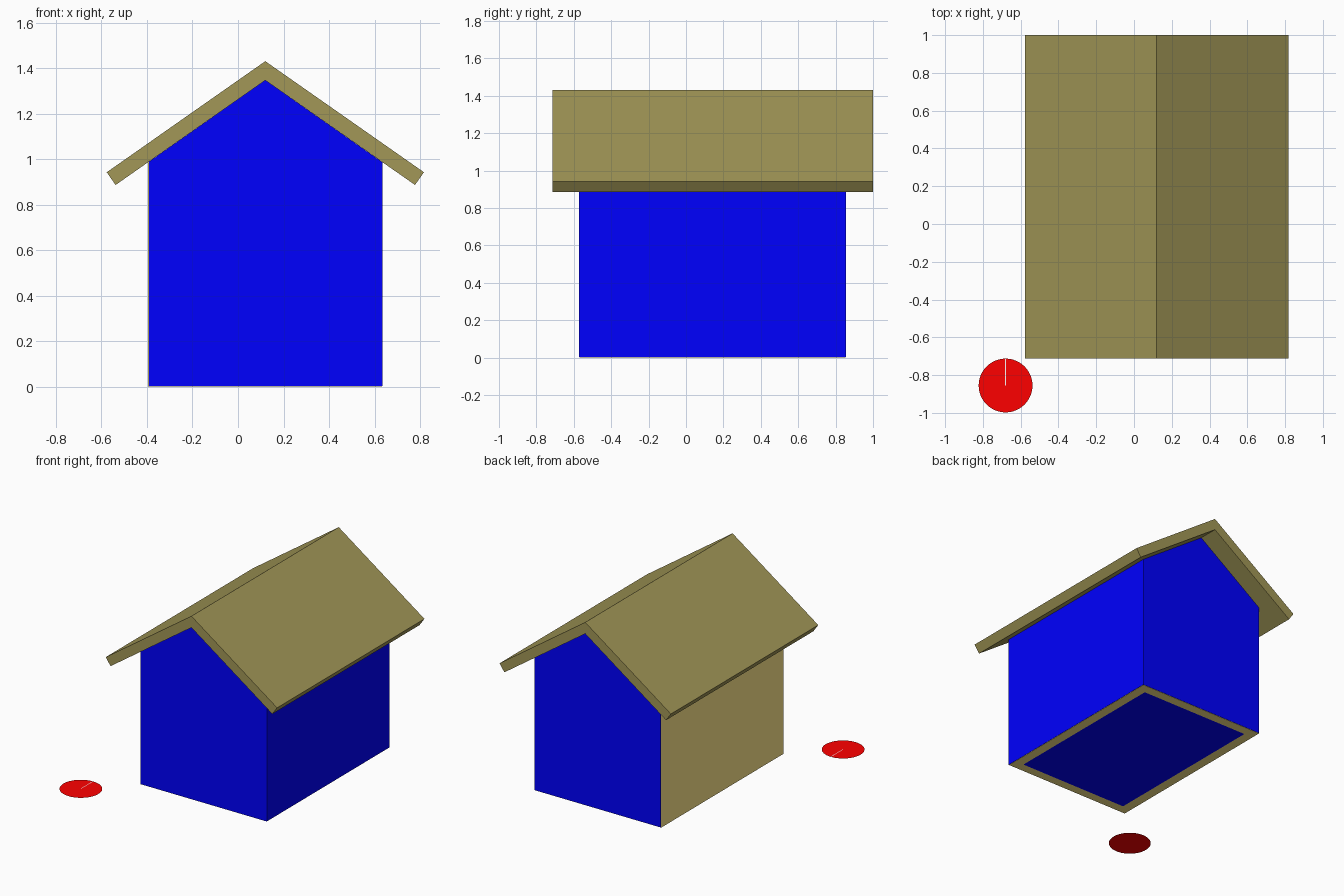
import bpy
import bmesh
import math
from mathutils import Matrix

if "Cube" in bpy.data.objects:
    bpy.data.objects.remove(bpy.data.objects["Cube"])


def material(name, r, g, b):
    m = bpy.data.materials.new(name)
    m.diffuse_color = (r, g, b, 1)
    m.use_nodes = True
    m.node_tree.nodes["Principled BSDF"].inputs["Base Color"].default_value = m.diffuse_color
    return m


TAN = material("roof_tan", 0.36, 0.31, 0.095)
GOLD = material("wall_gold", 1.0, 0.81, 0.26)
BLUE = material("wall_blue", 0, 0, 1)
RED = material("disc_red", 1, 0, 0)
PALE = material("pale", 1, 0.9, 0.9)


def finish(name, bm, mat):
    me = bpy.data.meshes.new(name)
    bm.to_mesh(me)
    bm.free()
    me.materials.append(mat)
    ob = bpy.data.objects.new(name, me)
    bpy.context.collection.objects.link(ob)
    return ob


def prism(name, profile, y0, y1, mat):
    """Extrude an (x, z) outline along y."""
    bm = bmesh.new()
    face = bm.faces.new([bm.verts.new((x, y0, z)) for x, z in profile])
    ext = bmesh.ops.extrude_face_region(bm, geom=[face])
    top = [v for v in ext["geom"] if isinstance(v, bmesh.types.BMVert)]
    bmesh.ops.translate(bm, verts=top, vec=(0, y1 - y0, 0))
    bmesh.ops.recalc_face_normals(bm, faces=bm.faces)
    return finish(name, bm, mat)


def panel(name, x0, x1, y0, y1, z, mat, down=False):
    bm = bmesh.new()
    pts = [(x0, y0), (x1, y0), (x1, y1), (x0, y1)]
    if down:
        pts.reverse()
    bm.faces.new([bm.verts.new((x, y, z)) for x, y in pts])
    return finish(name, bm, mat)


CX, APEX, SLOPE = 0.12, 1.346, 0.70


def gable(left, right, z0):
    def eave(x):
        return APEX - SLOPE * abs(x - CX)
    return [(left, z0), (right, z0), (right, eave(right)), (CX, APEX), (left, eave(left))]


# gold wall core, showing on the left side and underneath
prism("wall_core", gable(-0.395, 0.632, 0.001), -0.569, 0.853, GOLD)
# blue wall cladding on the front, back and right
prism("wall_cladding", gable(-0.392, 0.634, 0.003), -0.571, 0.855, BLUE)
# blue floor inside the gold rim
panel("floor", -0.322, 0.562, -0.50, 0.784, 0.0, BLUE, down=True)

# folded roof slab
half = [(0.697, 0.942), (0.658, 0.886)]
roof = [(CX, 1.43)] + [(CX + x, z) for x, z in half] + [(CX, APEX)]
roof += [(CX - x, z) for x, z in reversed(half)]
prism("roof", roof, -0.713, 1.0, TAN)

# flat red disc on the ground with a pale radial line
bm = bmesh.new()
bmesh.ops.create_circle(bm, cap_ends=True, segments=48, radius=0.1425,
                        matrix=Matrix.Translation((-0.68, -0.855, 0)))
finish("ground_disc", bm, RED)
panel("disc_line", -0.6825, -0.6775, -0.855, -0.714, 0.001, PALE)
